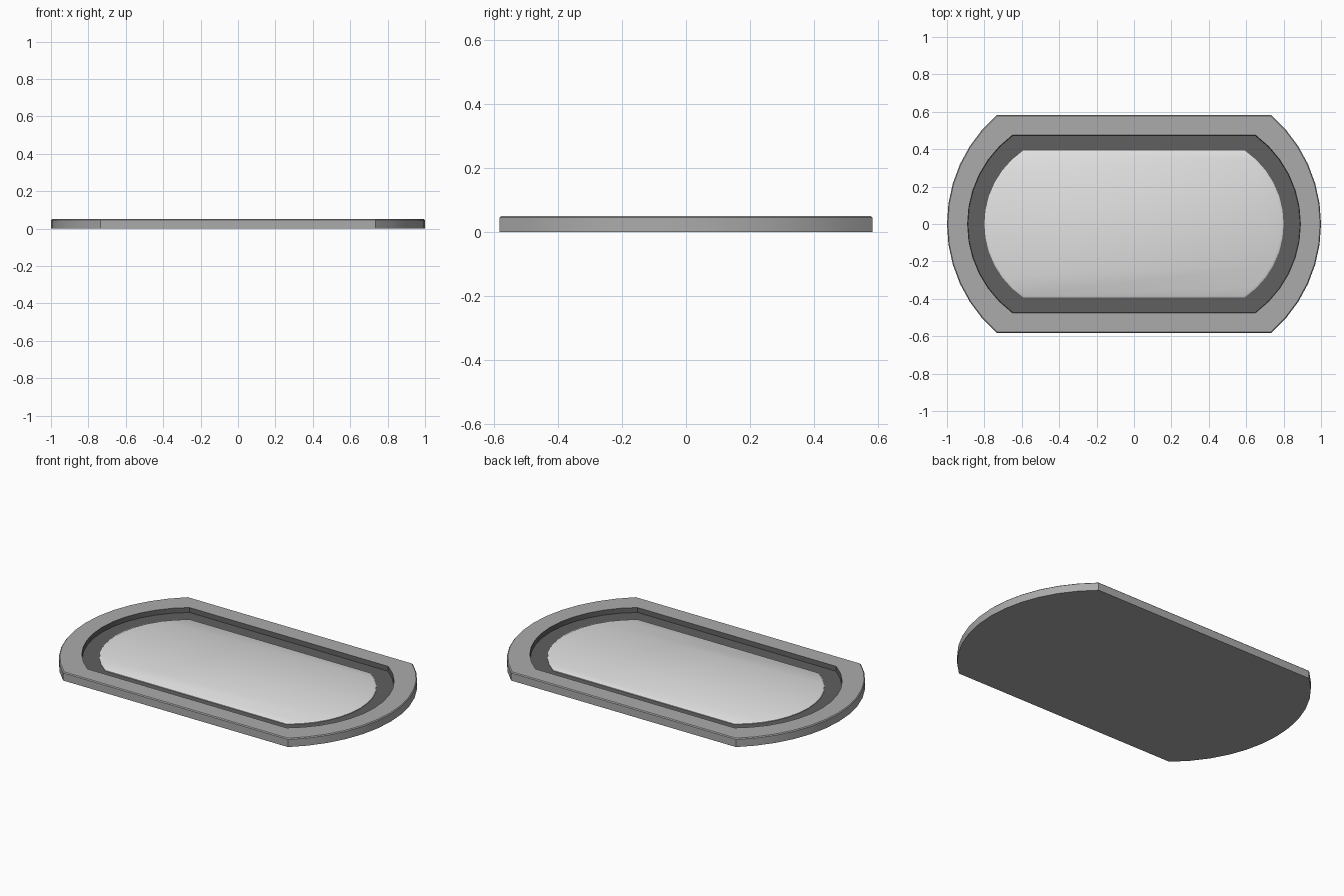
import bpy
import bmesh
import math

cube = bpy.data.objects.get("Cube")
if cube:
    bpy.data.objects.remove(cube, do_unlink=True)


def make_material(name, value):
    mat = bpy.data.materials.new(name)
    mat.use_nodes = True
    colour = (value, value, value, 1)
    mat.diffuse_color = colour
    mat.node_tree.nodes["Principled BSDF"].inputs["Base Color"].default_value = colour
    return mat


mid_grey = make_material("mid grey", 0.41)
dark_grey = make_material("dark grey", 0.115)
light_grey = make_material("light grey", 0.76)


def outline(end_x, corner_x, half_y, steps=12):
    """Straight long sides closed by a shallow arc at each end."""
    bulge = end_x - corner_x
    radius = (half_y ** 2 + bulge ** 2) / (2 * bulge)
    sweep = math.asin(half_y / radius)
    arc = []
    for i in range(steps + 1):
        a = sweep * (2 * i / steps - 1)
        arc.append((end_x - radius + radius * math.cos(a), radius * math.sin(a)))
    return arc + [(-x, -y) for x, y in arc]


def loft(name, rings, materials, dark_from=None):
    """Bridge stacked outlines and cap both ends."""
    bm = bmesh.new()
    loops = [[bm.verts.new((x, y, z)) for x, y in outline(*size)] for size, z in rings]
    count = len(loops[0])
    bm.faces.new(loops[0][::-1])
    for level in range(len(loops) - 1):
        low, high = loops[level], loops[level + 1]
        for i in range(count):
            j = (i + 1) % count
            face = bm.faces.new((low[i], low[j], high[j], high[i]))
            face.material_index = int(dark_from is not None and level >= dark_from)
    cap = bm.faces.new(loops[-1])
    cap.material_index = int(dark_from is not None)
    bmesh.ops.recalc_face_normals(bm, faces=bm.faces)
    mesh = bpy.data.meshes.new(name)
    bm.to_mesh(mesh)
    bm.free()
    for mat in materials:
        mesh.materials.append(mat)
    obj = bpy.data.objects.new(name, mesh)
    bpy.context.collection.objects.link(obj)
    bpy.ops.object.select_all(action="DESELECT")
    obj.select_set(True)
    bpy.context.view_layer.objects.active = obj
    bpy.ops.object.shade_smooth_by_angle(angle=math.radians(30))
    return obj


# Tray: outer wall, softened rim, then the dark recess wall and floor
outer = (1.0, 0.735, 0.582)
loft("tray", [
    (outer, 0.0),
    (outer, 0.045),
    ((0.995, 0.732, 0.577), 0.05),
    ((0.89, 0.65, 0.475), 0.05),
    ((0.888, 0.648, 0.473), 0.022),
], [mid_grey, dark_grey], dark_from=3)

# Raised centre panel with a bevelled edge
panel = (0.80, 0.592, 0.393)
loft("centre_panel", [
    (panel, 0.018),
    (panel, 0.026),
    ((0.788, 0.582, 0.384), 0.032),
], [light_grey])
